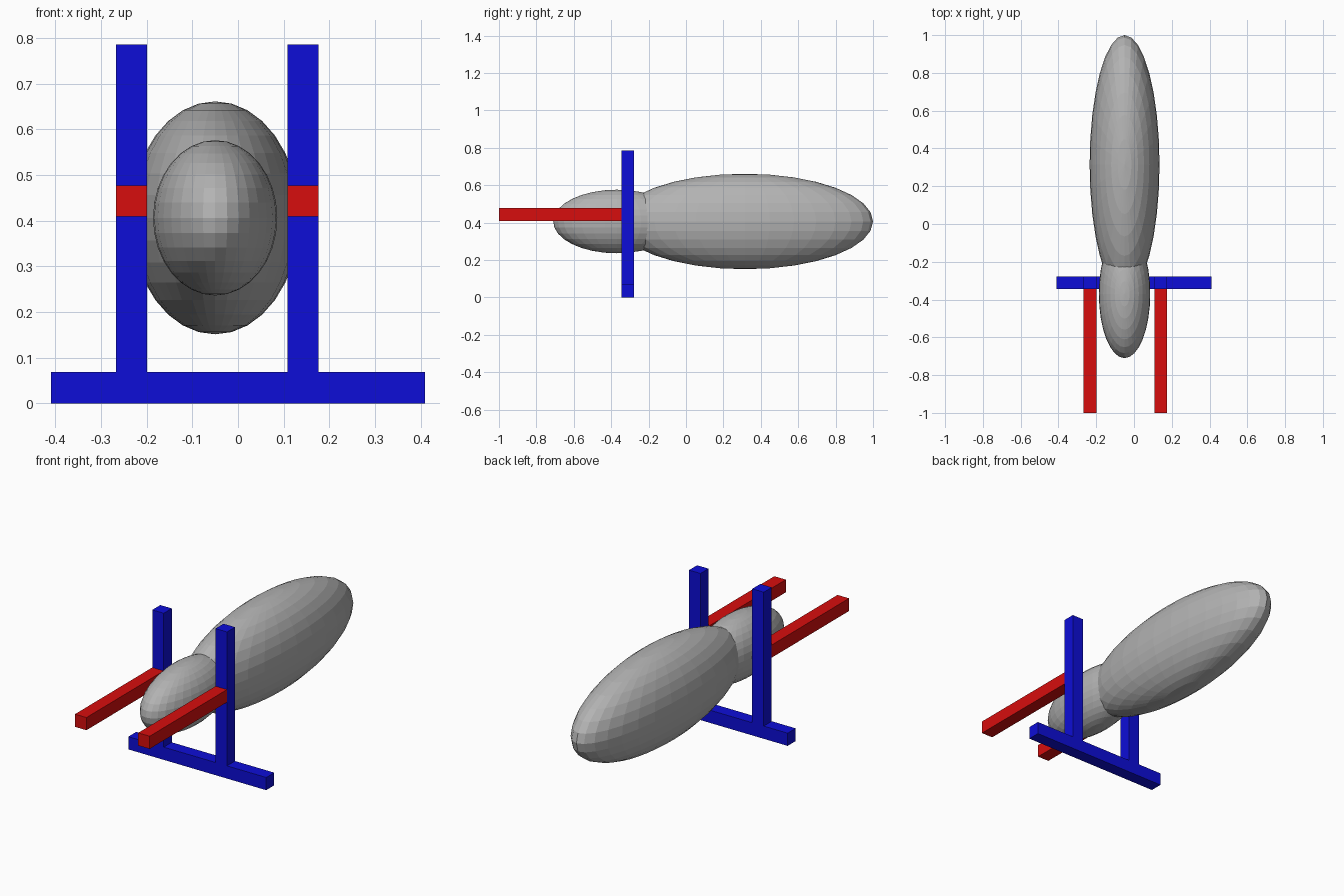
import bpy

if "Cube" in bpy.data.objects:
    bpy.data.objects.remove(bpy.data.objects["Cube"])


def material(name, rgb):
    m = bpy.data.materials.new(name)
    m.diffuse_color = (*rgb, 1)
    m.use_nodes = True
    m.node_tree.nodes["Principled BSDF"].inputs["Base Color"].default_value = m.diffuse_color
    return m


BLUE = material("blue", (0.004, 0.004, 0.68))
RED = material("red", (0.68, 0.004, 0.004))
GREY = material("grey", (0.45, 0.45, 0.45))


def box(name, lo, hi, mat):
    bpy.ops.mesh.primitive_cube_add(size=1, location=[(a + b) / 2 for a, b in zip(lo, hi)])
    ob = bpy.context.object
    ob.name = name
    ob.scale = [b - a for a, b in zip(lo, hi)]
    ob.data.materials.append(mat)


def ellipsoid(name, centre, radii):
    bpy.ops.mesh.primitive_uv_sphere_add(segments=32, ring_count=16, radius=1, location=centre)
    ob = bpy.context.object
    ob.name = name
    ob.scale = radii
    ob.data.materials.append(GREY)


T = 0.068                # bar thickness
Y0, Y1 = -0.345, -0.277  # depth of the blue frame

# frame foot
box("foot_bar", (-0.409, Y0, 0), (0.409, Y1, T), BLUE)

# uprights with forward handles
for side, x in (("left", -0.267), ("right", 0.108)):
    box(side + "_post", (x, Y0, T), (x + T, Y1, 0.786), BLUE)
    box(side + "_handle", (x, -1.0, 0.409), (x + T, Y0, 0.477), RED)

# body and head
ellipsoid("body", (-0.05, 0.315, 0.406), (0.185, 0.685, 0.255))
ellipsoid("head", (-0.05, -0.37, 0.406), (0.136, 0.34, 0.17))
